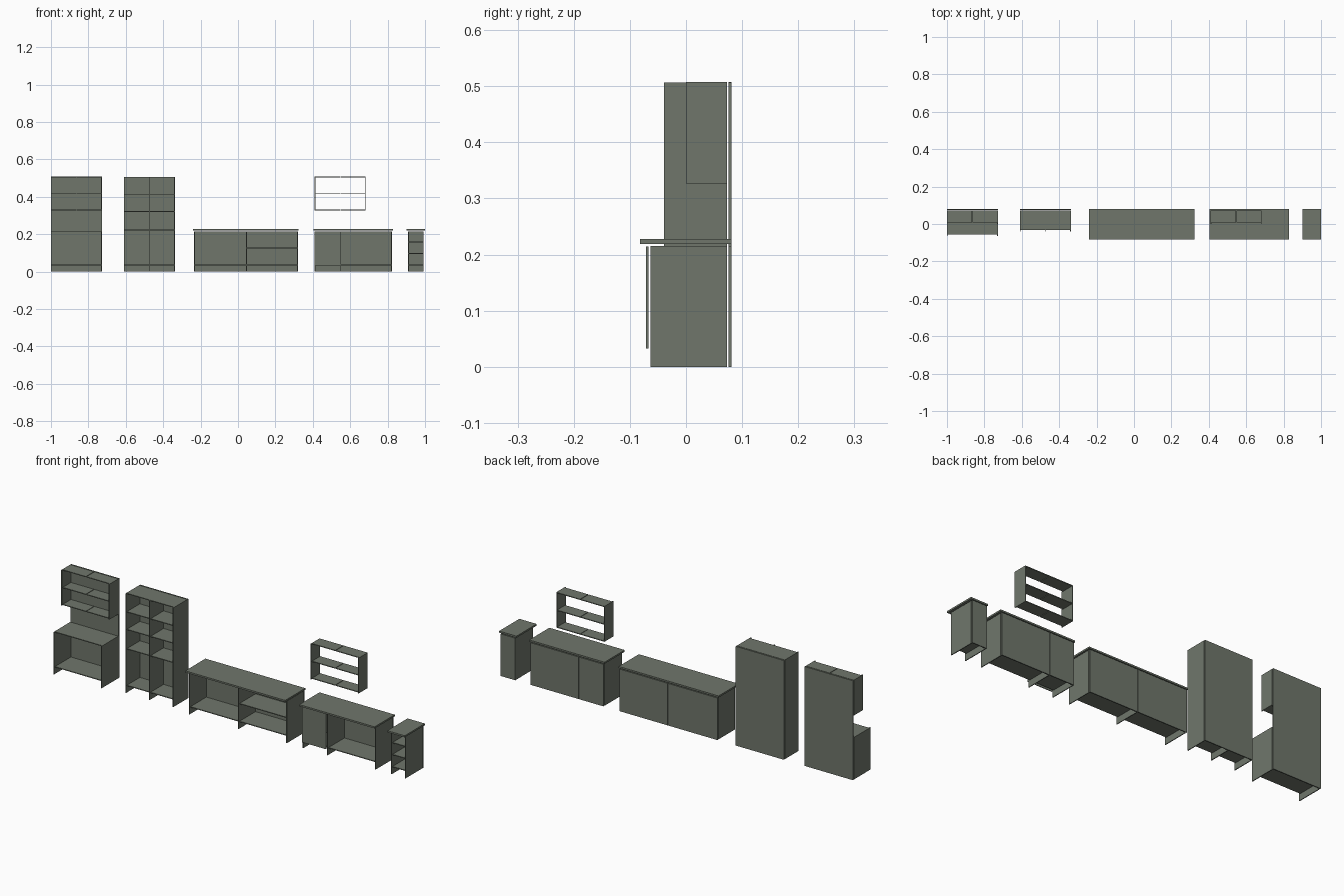
import bpy

if "Cube" in bpy.data.objects:
    bpy.data.objects.remove(bpy.data.objects["Cube"])

T = 0.004            # board thickness
BACK = 0.073         # rear edge of the carcass boards
SETBACK = 0.008      # shelves sit behind the front edge of the sides
H = 0.215            # base cabinet height
KICK = 0.035         # height of the lowest board

paint = bpy.data.materials.new("grey green board")
paint.diffuse_color = (0.160, 0.183, 0.148, 1)
paint.use_nodes = True
paint.node_tree.nodes["Principled BSDF"].inputs["Base Color"].default_value = paint.diffuse_color


def board(name, x0, x1, y0, y1, z0, z1):
    """One flat board given by its extents."""
    bpy.ops.mesh.primitive_cube_add(
        size=1, location=((x0 + x1) / 2, (y0 + y1) / 2, (z0 + z1) / 2))
    ob = bpy.context.object
    ob.name = name
    ob.scale = (x1 - x0, y1 - y0, z1 - z0)
    bpy.ops.object.transform_apply(location=False, rotation=False, scale=True)
    ob.data.materials.append(paint)
    return ob


def uprights(name, xs, front, z0, z1):
    """Vertical panels centred on each x."""
    for x in xs:
        board(name + "_upright", x - T / 2, x + T / 2, front, BACK, z0, z1)


def shelves(name, x0, x1, front, heights):
    """Horizontal boards centred on each height, between two upright centres."""
    for z in heights:
        board(name + "_shelf", x0 + T / 2, x1 - T / 2, front + SETBACK, BACK,
              z - T / 2, z + T / 2)


def back(name, x0, x1, z1):
    board(name + "_back", x0, x1, 0.076, 0.081, 0, z1)


def split_shelves(name, x0, x1, front, heights):
    """Two half-width boards with a narrow joint in the middle."""
    mid = (x0 + x1) / 2
    shelves(name, x0, mid + 0.0005, front, heights)
    shelves(name, mid - 0.0005, x1, front, heights)


def counter(name, x0, x1):
    board(name + "_worktop", x0, x1, -0.082, 0.081, 0.219, 0.2275)


BASE, TALL, WALL = -0.063, -0.039, 0.0   # front edges by cabinet depth
TOP = H - T / 2
WALL_Z = (0.329, 0.416, 0.506)

# Sideboard with an upper shelf on a tall back
xl, xr = -0.998, -0.73
uprights("sideboard", (xl, xr), BASE, 0, H)
shelves("sideboard", xl, xr, BASE, (KICK, TOP))
uprights("sideboard_upper", (xl, xr), WALL, 0.327, 0.508)
split_shelves("sideboard_upper", xl, xr, WALL, WALL_Z)
back("sideboard", xl - T / 2, xr + T / 2, 0.508)

# Tall double bookcase
xl, xm, xr = -0.608, -0.474, -0.34
uprights("bookcase", (xl, xm, xr), TALL, 0, 0.507)
for a, b in ((xl, xm), (xm, xr)):
    shelves("bookcase", a, b, TALL, (KICK, 0.222, 0.321, 0.411, 0.505))
back("bookcase", xl - T / 2, xr + T / 2, 0.507)

# Long base cabinet
xl, xm, xr = -0.232, 0.046, 0.318
uprights("long_cabinet", (xl, xm, xr), BASE, 0, H)
shelves("long_cabinet", xl, xm, BASE, (KICK, TOP))
shelves("long_cabinet", xm, xr, BASE, (KICK, 0.126, TOP))
back("long_cabinet", xl - T / 2, xm - 0.001, H)
back("long_cabinet", xm + 0.001, xr + T / 2, H)
counter("long_cabinet", -0.241, 0.324)

# Base cabinet with a door on the narrow bay
xl, xm, xr = 0.412, 0.549, 0.821
uprights("door_cabinet", (xl, xm, xr), BASE, 0, H)
for a, b in ((xl, xm), (xm, xr)):
    shelves("door_cabinet", a, b, BASE, (KICK, TOP))
back("door_cabinet", xl - T / 2, xm - 0.001, H)
back("door_cabinet", xm + 0.001, xr + T / 2, H)
board("cabinet_door", 0.411, 0.548, -0.071, -0.067, 0.033, 0.214)
counter("door_cabinet", 0.404, 0.83)

# Open wall shelf
xl, xr = 0.412, 0.68
uprights("wall_shelf", (xl, xr), WALL, 0.327, 0.508)
split_shelves("wall_shelf", xl, xr, WALL, WALL_Z)

# Narrow end cabinet
xl, xr = 0.911, 0.99
uprights("end_cabinet", (xl, xr), BASE, 0, H)
shelves("end_cabinet", xl, xr, BASE, (KICK, 0.097, 0.158, TOP))
back("end_cabinet", xl - T / 2, xr + T / 2, H)
counter("end_cabinet", 0.902, 1.0)
